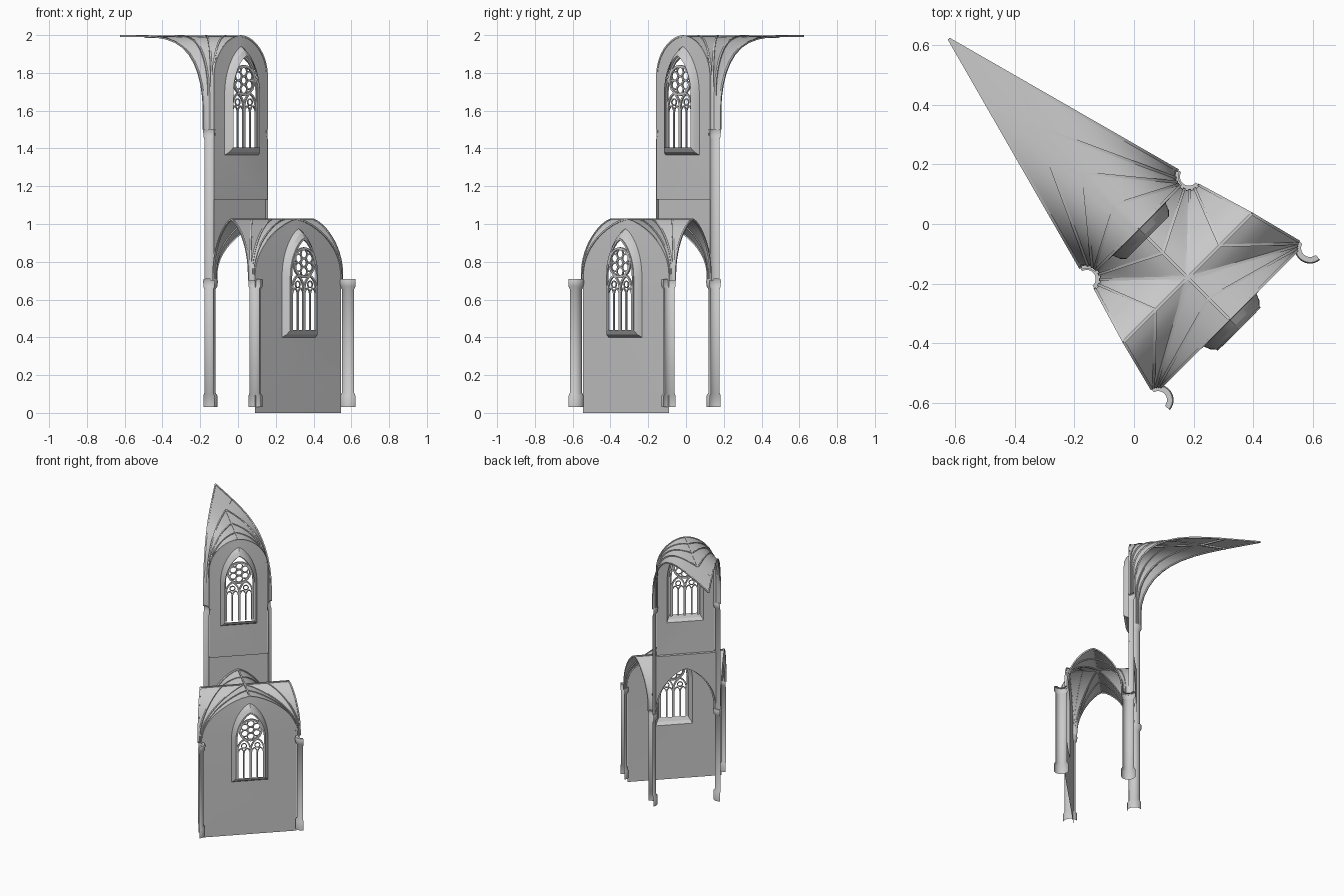
import bpy, bmesh, math
from mathutils import Vector, Matrix

cube = bpy.data.objects.get("Cube")
if cube:
    bpy.data.objects.remove(cube)

stone = bpy.data.materials.new("stone_grey")
stone.use_nodes = True
GREY = (0.6, 0.6, 0.6, 1)
stone.diffuse_color = GREY
stone.node_tree.nodes["Principled BSDF"].inputs["Base Color"].default_value = GREY

# Local frame: x outward from the centre of the apse, y along the wall.
TURN = Matrix.Rotation(math.radians(-45), 4, 'Z')
SLOPE = math.tan(math.radians(15))
TIP = -0.877
INNER = Vector((0.018, 0.242))
OUTER = Vector((0.474, 0.36))
WALL_IN, WALL_OUT = 0.02, 0.45
STEPS = 12


def finish(name, bm, angle=35):
    bmesh.ops.remove_doubles(bm, verts=bm.verts, dist=0.0003)
    mesh = bpy.data.meshes.new(name)
    bm.to_mesh(mesh)
    bm.free()
    mesh.transform(TURN)
    mesh.materials.append(stone)
    ob = bpy.data.objects.new(name, mesh)
    bpy.context.scene.collection.objects.link(ob)
    bpy.ops.object.select_all(action='DESELECT')
    ob.select_set(True)
    bpy.context.view_layer.objects.active = ob
    bpy.ops.object.shade_smooth_by_angle(angle=math.radians(angle))
    return ob


def loft(bm, rows, closed=False):
    rings = [[bm.verts.new(p) for p in row] for row in rows]
    for a, b in zip(rings, rings[1:]):
        n = len(a)
        for i in range(n if closed else n - 1):
            j = (i + 1) % n
            bm.faces.new((a[i], a[j], b[j], b[i]))


def sweep(bm, pts, ref, width, closed=False):
    """Square bar along a path that lies in the plane normal to ref."""
    pts = [Vector(p) for p in pts]
    n, rows = len(pts), []
    for i, p in enumerate(pts):
        nxt = pts[(i + 1) % n] if closed else pts[min(i + 1, n - 1)]
        prv = pts[i - 1] if closed else pts[max(i - 1, 0)]
        a = ref.normalized() * width / 2
        b = (nxt - prv).cross(ref).normalized() * width / 2
        rows.append([p + a + b, p + a - b, p - a - b, p - a + b])
    if closed:
        rows.append(rows[0])
    loft(bm, rows, True)


def rise(u, p):
    return math.sqrt(max(0, 1 - (1 - u) ** p))


def arch(r, hw, z0, spring, apex, p=1.4):
    """Pointed outline in a wall plane, from left foot to right foot."""
    half = [(-hw, z0)]
    for i in range(STEPS + 1):
        u = (i / STEPS) ** 2
        half.append((-hw * (1 - u), spring + (apex - spring) * rise(u, p)))
    full = half + [(-t, z) for t, z in reversed(half[:-1])]
    return [(r, t, z) for t, z in full]


def on_circle(centre, deg, radius):
    a = math.radians(deg)
    return centre + Vector((math.cos(a), math.sin(a))) * radius


def along(path, k):
    f = k * (len(path) - 1)
    i = min(int(f), len(path) - 2)
    return Vector(path[i]).lerp(Vector(path[i + 1]), f - i)


def fan(shell, ribs, centre, arc, path, foot, top, stilt, power, rib_at):
    """Vault quarter fanning from a column up to a ridge path, on both sides."""
    n = 24
    for side in (1, -1):
        rows = []
        for i in range(n + 1):
            k = i / n
            a = on_circle(centre, arc[0] + (arc[1] - arc[0]) * k, 0.045)
            b = along(path, k)
            spring = stilt[0] + (stilt[1] - stilt[0]) * k
            p = power[0] + (power[1] - power[0]) * k
            row = [(a.x, a.y * side, foot)]
            for j in range(STEPS + 1):
                u = (j / STEPS) ** 2
                q = a.lerp(b, u)
                row.append((q.x, q.y * side, spring + (top - spring) * rise(u, p)))
            rows.append(row)
            if i in rib_at:
                d = b - a
                sweep(ribs, row, Vector((-d.y * side, d.x, 0)), 0.009)
        loft(shell, rows)


def ridge(ribs, a, b, z):
    d = Vector(b) - Vector(a)
    sweep(ribs, [(*a, z), (*b, z)], Vector((-d.y, d.x, 0)), 0.01)


# Lower vault over the four columns
mid = 0.2546
side_mid = (mid, (mid - TIP) * SLOPE)
shell, ribs = bmesh.new(), bmesh.new()
marks = (0, 6, 12, 18, 24)
fan(shell, ribs, OUTER, (238, 195), [(WALL_OUT, 0), (mid, 0), side_mid],
    0.7, 1.025, (0.73, 0.73), (1.4, 1.4), marks)
fan(shell, ribs, INNER, (270, 365), [(WALL_IN, 0), (mid, 0), side_mid],
    0.7, 1.025, (0.73, 0.73), (1.4, 1.4), marks)
ridge(ribs, (WALL_IN, 0), (WALL_OUT, 0), 1.025)
ridge(ribs, (mid, -side_mid[1]), side_mid, 1.025)
finish("lower_vault", shell)
finish("lower_vault_ribs", ribs)

# Upper wedge vault running to the centre of the apse
shell, ribs = bmesh.new(), bmesh.new()
fan(shell, ribs, INNER, (270, 195), [(WALL_IN, 0), (TIP, 0)],
    1.5, 1.995, (1.78, 1.6), (1.8, 4.5), (0, 3, 7, 13, 24))
cross = -0.467
ridge(ribs, (WALL_IN, 0), (cross, 0), 1.993)
for s in (1, -1):
    ridge(ribs, (cross, 0), (-0.63, s * (-0.63 - TIP) * SLOPE), 1.99)
finish("upper_vault", shell)
finish("upper_vault_ribs", ribs)


# Walls, each with a pointed window niche pushed outward
def wall(name, r, outline, base):
    bm = bmesh.new()
    depth = r + 0.005
    loft(bm, [outline,
              arch(depth, 0.125, base, base + 0.32, base + 0.575),
              arch(depth + 0.025, 0.115, base + 0.015, base + 0.32, base + 0.555),
              arch(depth + 0.04, 0.1, base + 0.04, base + 0.32, base + 0.525)], True)
    finish(name, bm, 25)


wall("outer_wall", WALL_OUT, arch(WALL_OUT, 0.322, 0, 0.73, 1.025), 0.4)
wall("upper_wall", WALL_IN, arch(WALL_IN, 0.2, 1.13, 1.78, 1.995, 1.8), 1.365)

# Spandrel over the inner arch, with the ledge below the upper wall
bm = bmesh.new()
edge = arch(0, 0.205, 0.7, 0.73, 1.025)
loft(bm, [edge, [(0, t, 1.13) for _, t, z in edge], [(WALL_IN, t, 1.13) for _, t, z in edge]])
loft(bm, [edge, arch(WALL_IN, 0.2, 0.7, 0.73, 1.025)])
finish("arch_spandrel", bm)


# Window tracery: paired lancets under a foiled rose
def tracery(name, r, base):
    bm = bmesh.new()
    out = Vector((1, 0, 0))

    def ring(t, z, radius, width):
        pts = [(r, t + radius * math.cos(i * math.pi / 10), z + radius * math.sin(i * math.pi / 10))
               for i in range(20)]
        sweep(bm, pts, out, width, True)

    def light(t, hw, spring, apex, width):
        pts = [(x, y + t, z) for x, y, z in arch(r, hw, base + 0.04, base + spring, base + apex)]
        sweep(bm, pts, out, width)

    light(0, 0.097, 0.32, 0.52, 0.01)
    for s in (1, -1):
        light(s * 0.046, 0.044, 0.25, 0.325, 0.01)
        ring(s * 0.046, base + 0.28, 0.017, 0.006)
        for q in (1, -1):
            light(s * 0.046 + q * 0.021, 0.02, 0.225, 0.26, 0.007)
    rose = base + 0.395
    ring(0, rose, 0.076, 0.012)
    ring(0, rose, 0.02, 0.006)
    for i in range(6):
        a = math.radians(60 * i + 30)
        ring(0.047 * math.cos(a), rose + 0.047 * math.sin(a), 0.023, 0.007)
    finish(name, bm)


tracery("outer_window_tracery", WALL_OUT + 0.043, 0.4)
tracery("upper_window_tracery", WALL_IN + 0.023, 1.365)


# Part-round columns with plinth and capital
def column(name, centre, arc, profile):
    for side, label in ((1, "left"), (-1, "right")):
        bm = bmesh.new()
        rows = []
        for radius, z in profile:
            ring = [on_circle(centre, arc[0] + (arc[1] - arc[0]) * i / 14, radius) for i in range(15)]
            rows.append([(p.x, p.y * side, z) for p in ring])
        loft(bm, rows)
        finish(f"{name}_{label}", bm)


LOWER = [(0.05, 0.03), (0.05, 0.09), (0.04, 0.105), (0.04, 0.655), (0.05, 0.67),
         (0.052, 0.7), (0.048, 0.71), (0.03, 0.71)]
UPPER = [(0.04, 0.71), (0.04, 1.45), (0.05, 1.465), (0.052, 1.495), (0.048, 1.505), (0.035, 1.505)]
column("outer_column", OUTER, (195, 355), LOWER)
column("inner_column", INNER, (195, 365), LOWER)
column("upper_shaft", INNER, (195, 274), UPPER)
